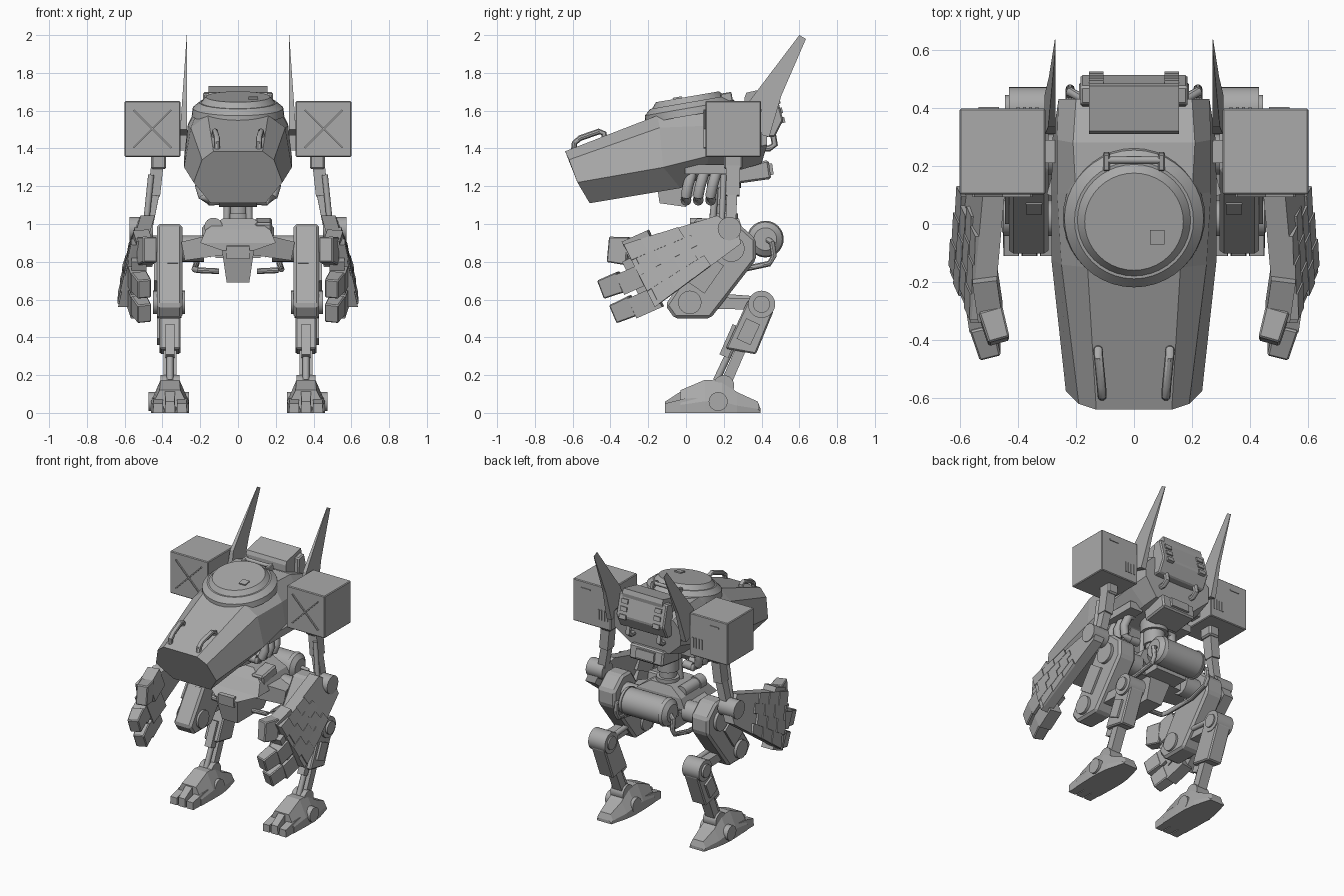
import bpy, bmesh, math
from mathutils import Vector, Matrix

cube = bpy.data.objects.get("Cube")
if cube:
    bpy.data.objects.remove(cube, do_unlink=True)

grey = bpy.data.materials.new("plain_grey")
grey.use_nodes = True
grey.diffuse_color = (0.4, 0.4, 0.4, 1)
grey.node_tree.nodes["Principled BSDF"].inputs["Base Color"].default_value = (0.4, 0.4, 0.4, 1)


def finish(name, bm, bevel=0.0, smooth=False):
    bmesh.ops.recalc_face_normals(bm, faces=bm.faces)
    me = bpy.data.meshes.new(name)
    bm.to_mesh(me)
    bm.free()
    me.materials.append(grey)
    ob = bpy.data.objects.new(name, me)
    bpy.context.collection.objects.link(ob)
    if bevel:
        m = ob.modifiers.new("bevel", "BEVEL")
        m.width = bevel
        m.segments = 1
    if smooth:
        bpy.ops.object.select_all(action="DESELECT")
        ob.select_set(True)
        bpy.context.view_layer.objects.active = ob
        bpy.ops.object.shade_smooth_by_angle(angle=math.radians(35))


def loft(name, rings, bevel=0.0, smooth=False):
    """Skin a list of equal-length point rings and cap the ends."""
    bm = bmesh.new()
    vs = [[bm.verts.new(p) for p in r] for r in rings]
    n = len(vs[0])
    for a, b in zip(vs, vs[1:]):
        for i in range(n):
            bm.faces.new((a[i], a[(i + 1) % n], b[(i + 1) % n], b[i]))
    bm.faces.new(vs[0])
    bm.faces.new(vs[-1])
    finish(name, bm, bevel, smooth)


def prism(name, profile, x0, x1, bevel=0.0):
    """Side profile in (y, z) extruded along x."""
    loft(name, [[(x, y, z) for y, z in profile] for x in (x0, x1)], bevel)


def frame(d):
    z = d.normalized()
    x = Vector((1, 0, 0)) if abs(z.x) < 0.9 else Vector((0, 1, 0))
    x = (x - z * x.dot(z)).normalized()
    return x, z.cross(x)


def beam(name, p0, p1, w, d, w1=None, d1=None, bevel=0.0):
    """Rectangular bar between two points, optionally tapered."""
    p0, p1 = Vector(p0), Vector(p1)
    x, y = frame(p1 - p0)
    rings = [[p + x * a * i / 2 + y * b * j / 2 for i, j in ((-1, -1), (1, -1), (1, 1), (-1, 1))]
             for p, a, b in ((p0, w, d), (p1, w1 or w, d1 or d))]
    loft(name, rings, bevel)


def box(name, c, size, tilt=0.0, bevel=0.0):
    bm = bmesh.new()
    m = Matrix.Translation(c) @ Matrix.Rotation(math.radians(tilt), 4, "X") @ Matrix.Diagonal((*size, 1))
    bmesh.ops.create_cube(bm, size=1, matrix=m)
    finish(name, bm, bevel)


def turned(name, p0, p1, stations, n=32):
    """Round part along an axis; stations are (fraction, radius)."""
    p0, p1 = Vector(p0), Vector(p1)
    x, y = frame(p1 - p0)
    ang = [2 * math.pi * i / n for i in range(n)]
    loft(name, [[p0.lerp(p1, t) + (x * math.cos(a) + y * math.sin(a)) * r for a in ang] for t, r in stations], smooth=True)


def cyl(name, p0, p1, r, n=24):
    turned(name, p0, p1, ((0, r), (1, r)), n)


def tube(name, pts, r, n=10):
    pts = [Vector(p) for p in pts]
    rings = []
    for i, p in enumerate(pts):
        x, y = frame(pts[min(i + 1, len(pts) - 1)] - pts[max(i - 1, 0)])
        rings.append([p + (x * math.cos(k * 2 * math.pi / n) + y * math.sin(k * 2 * math.pi / n)) * r for k in range(n)])
    loft(name, rings, smooth=True)


# Hull: each station lists half-width, y and z of roof, shoulder, waist and belly
loft("hull", [list(s) + [(-x, y, z) for x, y, z in reversed(s)] for s in (
    ((.13, -.64, 1.385), (.19, -.62, 1.34), (.235, -.575, 1.22), (.145, -.51, 1.11)),
    ((.16, -.15, 1.575), (.25, -.14, 1.51), (.285, -.12, 1.30), (.17, -.03, 1.19)),
    ((.20, .10, 1.635), (.265, .11, 1.52), (.285, .12, 1.36), (.17, .1, 1.25)),
    ((.21, .28, 1.635), (.265, .29, 1.53), (.28, .30, 1.39), (.17, .3, 1.29)),
    ((.20, .43, 1.58), (.26, .43, 1.52), (.26, .43, 1.42), (.15, .40, 1.32)))])
prism("belly_keel", ((-.15, 1.18), (-.14, 1.11), (0, 1.09), (.1, 1.26)), -.10, .10)
box("rear_underbox", (0, .35, 1.275), (.26, .19, .10), 8, .01)
box("rear_underbox_panel", (0, .45, 1.29), (.14, .02, .06), 8)

# Roof hatch
up = Vector((0, -.17, .985))
base = Vector((0, .025, 1.575))
turned("hatch_ring", base, base + up * .1, ((0, .245), (.4, .24), (.7, .205), (.7, .195), (1, .17)), 40)
box("hatch_sensor", (.08, -.045, 1.667), (.05, .05, .01), 10)
cyl("hatch_hinge", (-.09, .22, 1.685), (.09, .22, 1.685), .012)
for s in (-1, 1):
    box("hinge_block", (s * .095, .215, 1.67), (.025, .06, .05), 10, .005)

# Rear pack
prism("pack_lid", ((.31, 1.67), (.32, 1.695), (.475, 1.73), (.485, 1.70), (.46, 1.5), (.31, 1.5)), -.155, .155)
prism("rear_pack", ((.41, 1.69), (.475, 1.70), (.515, 1.55), (.47, 1.46), (.40, 1.46)), -.185, .185, .008)
for z in (1.55, 1.60, 1.65):
    for s in (-1, 1):
        box("pack_vent", (s * .13, .513 - (z - 1.55) * .25, z), (.05, .02, .03), 14)

for s in (-1, 1):
    # Nose handles
    tube("nose_handle", [(s * x, y, z) for x, y, z in ((.11, -.595, 1.38), (.11, -.59, 1.43), (.112, -.56, 1.455),
         (.122, -.46, 1.49), (.124, -.435, 1.48), (.124, -.43, 1.44))], .016)
    # Ear fins, thinning to a point
    fin = ((.31, 1.50), (.335, 1.65), (.60, 2.0), (.635, 1.98), (.505, 1.68), (.44, 1.46))
    loft("ear_fin", [[(s * (.27 + k * (2.02 - z)), y, z) for y, z in fin] for k in (0, .07)])
    tube("rear_hose", [(s * .12, y, z) for y, z in ((.42, 1.5), (.46, 1.48), (.47, 1.42), (.44, 1.40), (.38, 1.40))], .018)

    # Side pods with crossed ribs, lid lines and rear vents
    box("side_pod", (s * .453, .25, 1.503), (.295, .295, .295), 0, .005)
    box("pod_mount", (s * .29, .25, 1.43), (.08, .08, .08))
    for d in (-1, 1):
        beam("pod_cross", (s * .453 - .10, .102, 1.503 - d * .1), (s * .453 + .10, .102, 1.503 + d * .1), .008, .018)
    for i in range(4):
        box("pod_vent", (s * (.40 - i * .022), .398, 1.45), (.01, .009, .07))
    box("pod_latch", (s * .5, .398, 1.6), (.07, .009, .01))

    # Belly exhaust pipes
    for i in range(3):
        y = i * .065
        tube("exhaust_pipe", [(s * x, y + dy, z) for x, dy, z in ((.12, .04, 1.30), (.18, .03, 1.27),
             (.20, .01, 1.20), (.185, 0, 1.15), (.15, 0, 1.125), (.08, 0, 1.13))], .028, 12)
    box("shoulder_rail", (s * .2, .13, 1.29), (.10, .27, .05))

    # Upper arm
    box("shoulder_block", (s * .42, .25, 1.33), (.08, .1, .08), 0, .01)
    beam("upper_arm", (s * .425, .25, 1.33), (s * .445, .245, 1.15), .065, .075)
    beam("lower_sleeve", (s * .44, .245, 1.18), (s * .48, .235, .98), .055, .055)
    cyl("arm_piston", (s * .46, .20, 1.26), (s * .485, .19, 1.02), .016, 12)
    cyl("elbow", (s * .45, .23, .975), (s * .575, .23, .975), .062)

    # Forearm shell, widening and splayed outwards towards the hand
    shell = ((.515, .165, 1.045), (.56, -.33, .89), (.635, -.165, .56), (.58, .29, .895), (.55, .28, .97))
    loft("forearm_shell", [[(s * (x - t), y, z) for x, y, z in shell] for t in (0, .075)])
    a, b, c, d = [Vector((s * x, y, z)) for x, y, z in shell[:4]]

    def spot(u, v, h):
        return a.lerp(b, u).lerp(d.lerp(c, u), v) + Vector((s * h, 0, h * .3))

    for i in range(4):
        for j in range(3):
            u0 = .42 + .2 * j - (.07 if i % 2 else 0)
            u1, v0, v1 = min(u0 + .2, 1), i / 4, (i + 1) / 4
            cell = ((u0, v0), (u1, v0), (u1, v1), (u0, v1))
            loft("forearm_scale", [[spot(u, v, -.005) for u, v in cell],
                 [spot(u, v, .013 if u == u0 else .007) for u, v in cell]])

    # Hand: inward thumb above two lower fingers
    beam("palm", (s * .525, -.15, .77), (s * .525, -.29, .70), .08, .22)
    for x, y, z, tip, d in ((.495, -.27, .85, .015, .15), (.525, -.31, .69, -.035, .115), (.525, -.245, .565, -.04, .115)):
        k = Vector((s * x, y, z))
        beam("finger_base", k + Vector((s * .02, .1, .05)), k + Vector((0, -.035, -.01)), .085, d)
        beam("finger_tip", k + Vector((0, -.03, .005)), k + Vector((-s * .03, -.135, tip)), .085, d, .075, d * .9, .006)

    # Thigh
    prism("thigh", ((-.11, .57), (.18, 1.0), (.28, 1.0), (.37, .92), (.37, .81), (.13, .5), (-.06, .5)), s * .295, s * .43, .015)
    box("thigh_panel", (s * .345, .055, .815), (.055, .06, .012), 56)
    cyl("thigh_pivot", (s * .28, .02, .585), (s * .45, .02, .585), .062)
    cyl("hip_joint", (s * .18, .24, .87), (s * .45, .24, .87), .07)
    box("thigh_side_plate", (s * .435, .1, .74), (.02, .18, .12), 55)

    # Backward link, knee and shin
    beam("knee_link", (s * .36, .02, .585), (s * .36, .40, .575), .07, .06)
    cyl("link_piston", (s * .32, .1, .62), (s * .32, .36, .60), .018, 12)
    cyl("knee", (s * .30, .40, .575), (s * .43, .40, .575), .072)
    cyl("knee_cap", (s * .29, .40, .575), (s * .445, .40, .575), .045)
    prism("shin", ((.32, .58), (.36, .635), (.43, .635), (.47, .59), (.46, .53), (.37, .31), (.21, .34)), s * .305, s * .415, .008)
    box("shin_side_plate", (s * .42, .33, .43), (.02, .08, .12), -25)
    beam("ankle_rod", (s * .36, .30, .36), (s * .36, .20, .13), .07, .055)
    cyl("ankle_piston", (s * .36, .24, .34), (s * .36, .16, .17), .018, 12)
    beam("shin_front_guard", (s * .36, .27, .46), (s * .36, .20, .30), .05, .05)
    cyl("ankle", (s * .31, .20, .145), (s * .41, .20, .145), .055)

    # Foot, split into toes at the front
    loft("foot", [[(s * (.36 + i * w), y, z) for i, w, z in ((-1, w0, 0), (1, w0, 0), (1, w0, h * .35), (1, w1, h), (-1, w1, h), (-1, w0, h * .35))]
         for y, w0, w1, h in ((-.03, .095, .055, .12), (.1, .1, .05, .175), (.19, .1, .045, .17),
                              (.27, .09, .05, .11), (.38, .06, .04, .06), (.395, .055, .04, .02))])
    for i in (-1, 0, 1):
        cx = s * (.36 + i * .063)
        loft("toe", [[(cx + k * w, y, z) for k, z in ((-1, 0), (1, 0), (.9, h), (-.9, h))]
             for y, w, h in ((-.11, .027, .06 - .01 * abs(i)), (-.01, .029, .125 - .05 * abs(i)), (.06, .029, .14 - .06 * abs(i)))])
    cyl("foot_pivot", (s * .26, .17, .06), (s * .475, .17, .06), .05)

    # Pelvis side pipes and brackets
    tube("pelvis_pipe", [(s * x, y, z) for x, y, z in ((.10, .02, .75), (.21, .02, .755), (.23, .06, .76), (.23, .3, .76),
         (.22, .44, .79), (.22, .465, .83), (.22, .455, .90), (.17, .43, .92))], .016)
    beam("pelvis_arm", (s * .06, .12, .90), (s * .27, .18, .86), .2, .12, .16, .1)
    cyl("neck_piston", (s * .06, .14, 1.0), (s * .055, .16, 1.25), .018, 12)

# Pelvis, neck and rear tank
loft("pelvis_block", [[(i * w, y, z) for i, y in ((-1, y0), (1, y0), (1, y1), (-1, y1))]
     for w, y0, y1, z in ((.06, -.09, .2, .69), (.085, -.13, .28, .86), (.20, -.06, .3, .90), (.17, 0, .3, .97), (.08, .06, .28, 1.03))])
box("pelvis_front_panel", (0, -.12, .85), (.12, .03, .07), 5)
turned("neck", (0, .2, .98), (0, .2, 1.28), ((0, .075), (.25, .075), (.25, .055), (.4, .055), (.4, .07), (.7, .07), (.7, .09), (1, .09)))
turned("rear_tank", (-.19, .42, .92), (.19, .42, .92), ((0, .06), (.06, .09), (.12, .097), (.12, .09), (.88, .09), (.88, .097), (.94, .09), (1, .06)))
box("tank_cradle", (0, .31, .88), (.24, .12, .12))
turned("pelvis_lamp", (-.13, .02, .985), (-.13, .24, .985), ((0, .03), (0, .048), (.3, .048), (.3, .04), (1, .04)))
box("pelvis_box", (.135, .1, .985), (.09, .16, .07), 10, .01)
